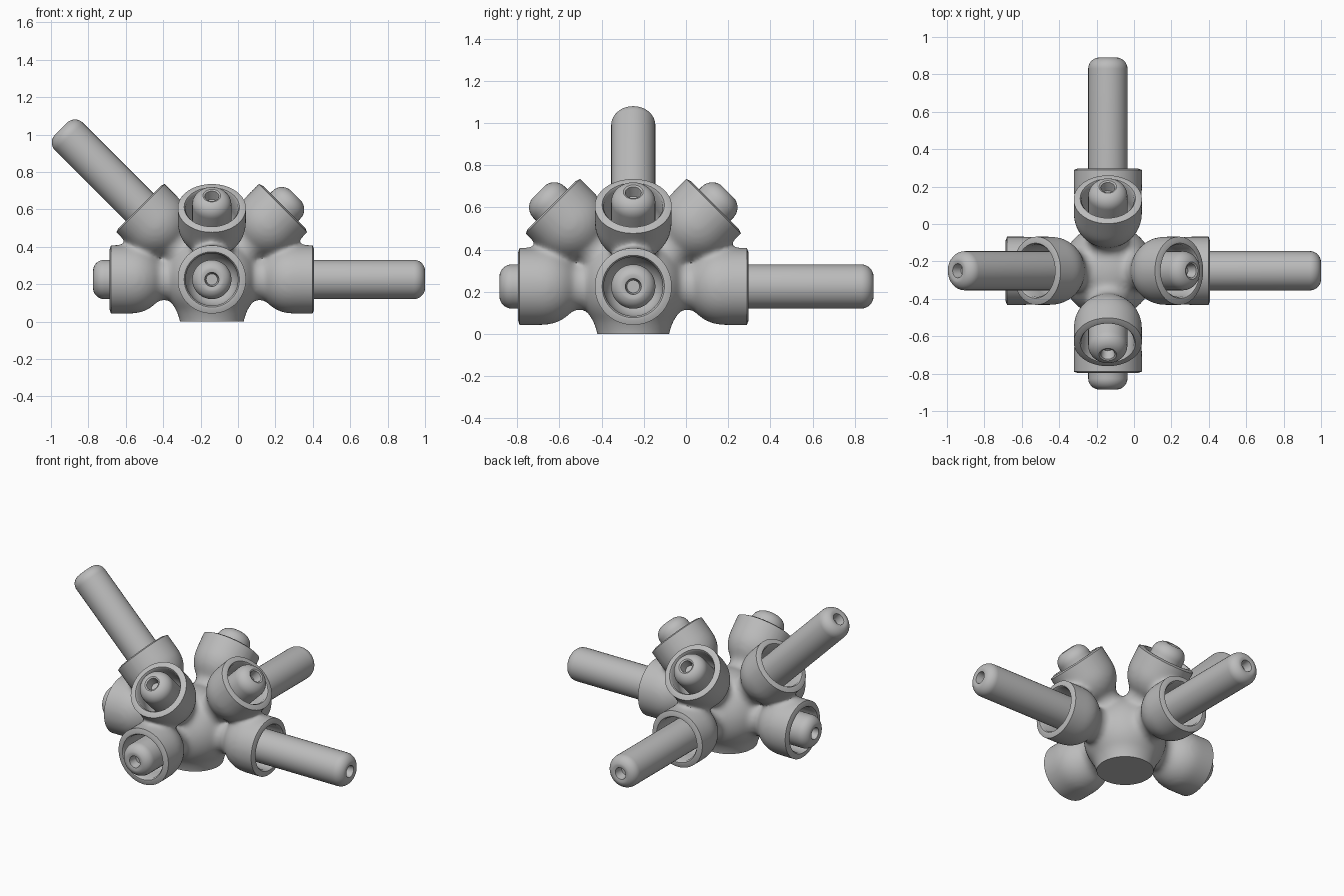
import bpy, bmesh, math
from mathutils import Matrix, Vector

if "Cube" in bpy.data.objects:
    bpy.data.objects.remove(bpy.data.objects["Cube"], do_unlink=True)

HUB = Vector((-0.14, -0.25, 0.225))
MOUTH = 0.547      # distance from hub to socket rims
CUP_R = 0.18
PEG_R = 0.105

grey = bpy.data.materials.new("plain grey")
grey.use_nodes = True
grey.diffuse_color = (0.5, 0.5, 0.5, 1)
grey.node_tree.nodes["Principled BSDF"].inputs["Base Color"].default_value = (0.5, 0.5, 0.5, 1)


def axis_matrix(x, y, z):
    """Frame at the hub whose local z points along the given direction."""
    return Matrix.Translation(HUB) @ Vector((x, y, z)).to_track_quat('Z', 'Y').to_matrix().to_4x4()


def arc(r, centre_r, centre_d, start, end, steps=8):
    """Profile points (radius, distance) on an arc; 0 degrees is outward."""
    angles = [math.radians(start + (end - start) * i / steps) for i in range(steps + 1)]
    return [(centre_r + r * math.cos(a), centre_d + r * math.sin(a)) for a in angles]


def lathe(bm, profile, matrix, sides=40):
    """Revolve a profile about local z and add it to the mesh."""
    part = bmesh.new()
    verts = [part.verts.new((max(r, 0), 0, d)) for r, d in profile]
    edges = [part.edges.new(pair) for pair in zip(verts, verts[1:])]
    bmesh.ops.spin(part, geom=verts + edges, cent=(0, 0, 0), axis=(0, 0, 1),
                   angle=math.tau, steps=sides)
    bmesh.ops.remove_doubles(part, verts=part.verts, dist=0.0005)
    bmesh.ops.recalc_face_normals(part, faces=part.faces)
    part.transform(matrix)
    temp = bpy.data.meshes.new("temp")
    part.to_mesh(temp)
    part.free()
    bm.from_mesh(temp)
    bpy.data.meshes.remove(temp)


def make_object(name, bm):
    mesh = bpy.data.meshes.new(name)
    bm.to_mesh(mesh)
    bm.free()
    mesh.materials.append(grey)
    obj = bpy.data.objects.new(name, mesh)
    bpy.context.collection.objects.link(obj)
    return obj


def activate(obj):
    bpy.ops.object.select_all(action='DESELECT')
    obj.select_set(True)
    bpy.context.view_layer.objects.active = obj


def smooth(obj, degrees=35):
    activate(obj)
    bpy.ops.object.shade_smooth_by_angle(angle=math.radians(degrees))


# Eight sockets: one level and one raised on each side
sides = {"left": (1, 0), "right": (-1, 0), "back": (0, 1), "front": (0, -1)}
sockets = {}
for side, (x, y) in sides.items():
    sockets["lower_" + side] = axis_matrix(x, y, 0)
    sockets["upper_" + side] = axis_matrix(x, y, 1)

# Hub solid: core, flared foot, necks and round-backed cups
body_bm = bmesh.new()
bmesh.ops.create_uvsphere(body_bm, u_segments=40, v_segments=24, radius=0.25,
                          matrix=Matrix.Translation(HUB))
foot = Matrix.Translation((HUB.x, HUB.y, 0))
lathe(body_bm, [(0, -0.08), (0.165, -0.08), (0.17, 0), (0.22, 0.15), (0, 0.15)], foot)
for m in sockets.values():
    lathe(body_bm, [(0, 0), (0.11, 0), (0.11, 0.4), (0, 0.4)], m)
    lathe(body_bm, arc(0.184, 0, 0.43, -90, 0, 12) + [(0.184, 0.64), (0, 0.64)], m)
body = make_object("socket_hub", body_bm)

# Cutters: hollow each cup, trim its rim and flatten the foot
cut_bm = bmesh.new()
for m in sockets.values():
    lathe(cut_bm, arc(0.14, 0, 0.43, -90, 0, 12)
          + [(0.14, MOUTH - 0.012), (0.148, MOUTH), (CUP_R - 0.02, MOUTH), (0.21, MOUTH - 0.018),
             (0.21, 0.72), (0, 0.72)], m)
lathe(cut_bm, [(0, -0.3), (0.6, -0.3), (0.6, 0), (0, 0)], foot)
cutter = make_object("socket_cutter", cut_bm)
cutter.hide_render = True

# Blend the solids into one flowing shape, then cut the sockets
remesh = body.modifiers.new("blend", 'REMESH')
remesh.mode = 'VOXEL'
remesh.voxel_size = 0.013
soften = body.modifiers.new("soften", 'SMOOTH')
soften.factor = 0.5
soften.iterations = 24
cut = body.modifiers.new("cut", 'BOOLEAN')
cut.operation = 'DIFFERENCE'
cut.solver = 'EXACT'
cut.object = cutter
activate(body)
for name in ("blend", "soften", "cut"):
    bpy.ops.object.modifier_apply(modifier=name)
bpy.data.objects.remove(cutter, do_unlink=True)
body.data.materials.clear()
body.data.materials.append(grey)
smooth(body)

# Pegs: three long rods, the rest short stubs, all with a small hole in the end
long_rods = {"lower_left", "lower_back", "upper_right"}
for name, m in sockets.items():
    is_long = name in long_rods
    tip = 1.14 if is_long else 0.635
    bevel = 0.06 if is_long or name.startswith("lower") else 0.07
    hole = 0.038
    profile = [(0, 0.27), (PEG_R, 0.27), (PEG_R, 0.4)]
    profile += arc(bevel, PEG_R - bevel, tip - bevel, 0, 80)
    profile += [(hole, tip - 0.005), (hole - 0.008, tip - 0.06), (0, tip - 0.06)]
    peg_bm = bmesh.new()
    lathe(peg_bm, profile, m, 36)
    smooth(make_object(name + ("_rod" if is_long else "_stub"), peg_bm))
